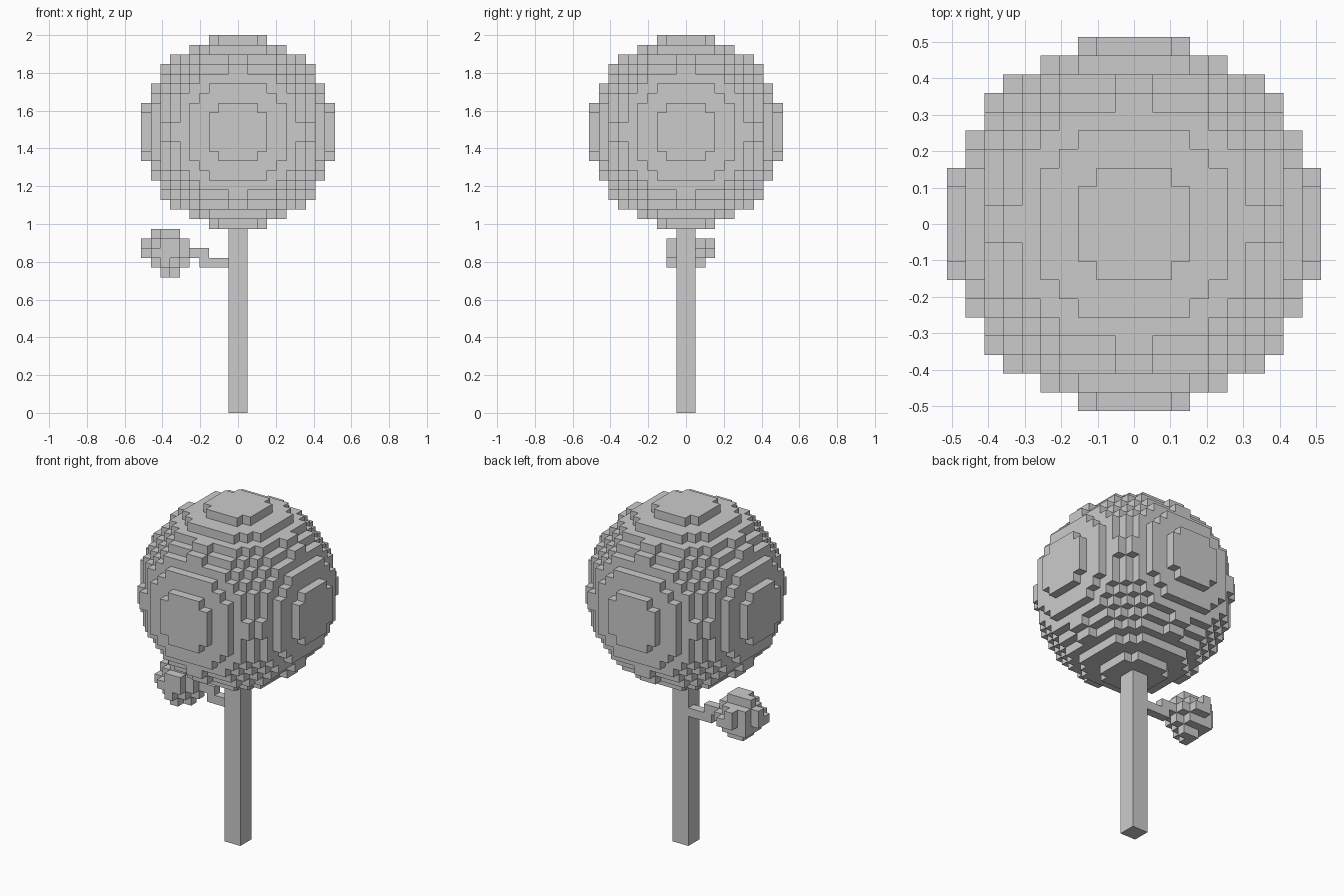
import bpy, bmesh
from itertools import product
from mathutils import Vector

if "Cube" in bpy.data.objects:
    bpy.data.objects.remove(bpy.data.objects["Cube"])

V = 2 / 39  # voxel edge length


def ball(centre, radius, lo, hi):
    """Voxels whose middle lies inside a sphere (voxel units)."""
    c = Vector(centre)
    cells = product(*(range(a, b) for a, b in zip(lo, hi)))
    return {p for p in cells
            if (Vector(p) + Vector((0.5, 0.5, 0.5)) - c).length <= radius}


def voxel_object(name, cells):
    """Skin a set of voxels with only the outward facing quads."""
    bm = bmesh.new()
    verts = {}

    def vert(p):
        if p not in verts:
            verts[p] = bm.verts.new([n * V for n in p])
        return verts[p]

    for cell in sorted(cells):
        for axis, side in product(range(3), (0, 1)):
            near = list(cell)
            near[axis] += 2 * side - 1
            if tuple(near) in cells:
                continue
            u, w = (axis + 1) % 3, (axis + 2) % 3
            loop = []
            for du, dw in ((0, 0), (1, 0), (1, 1), (0, 1)):
                p = list(cell)
                p[axis] += side
                p[u] += du
                p[w] += dw
                loop.append(vert(tuple(p)))
            bm.faces.new(loop if side else loop[::-1])
    mesh = bpy.data.meshes.new(name)
    bm.to_mesh(mesh)
    bm.free()
    obj = bpy.data.objects.new(name, mesh)
    bpy.context.collection.objects.link(obj)
    return obj


# Trunk: two by two voxels, up to the crown
voxel_object("trunk", set(product((-1, 0), (-1, 0), range(19))))

# Crown: large stepped ball
voxel_object("crown", ball((0, 0, 29), 10, (-10, -10, 19), (10, 10, 39)))

# Branch: one voxel thick, stepping up once
branch = {(x, 0, 15) for x in (-4, -3, -2)} | {(x, 0, 16) for x in (-5, -4)}
voxel_object("branch", branch)

# Small leaf cluster at the branch end, slightly off the voxel grid
cluster = ball((-7.4, 0.4, 16.6), 5.4 ** 0.5, (-11, -3, 13), (-4, 4, 20))
cluster -= {(-8, 1, 18)}
voxel_object("leaf_cluster", cluster)
